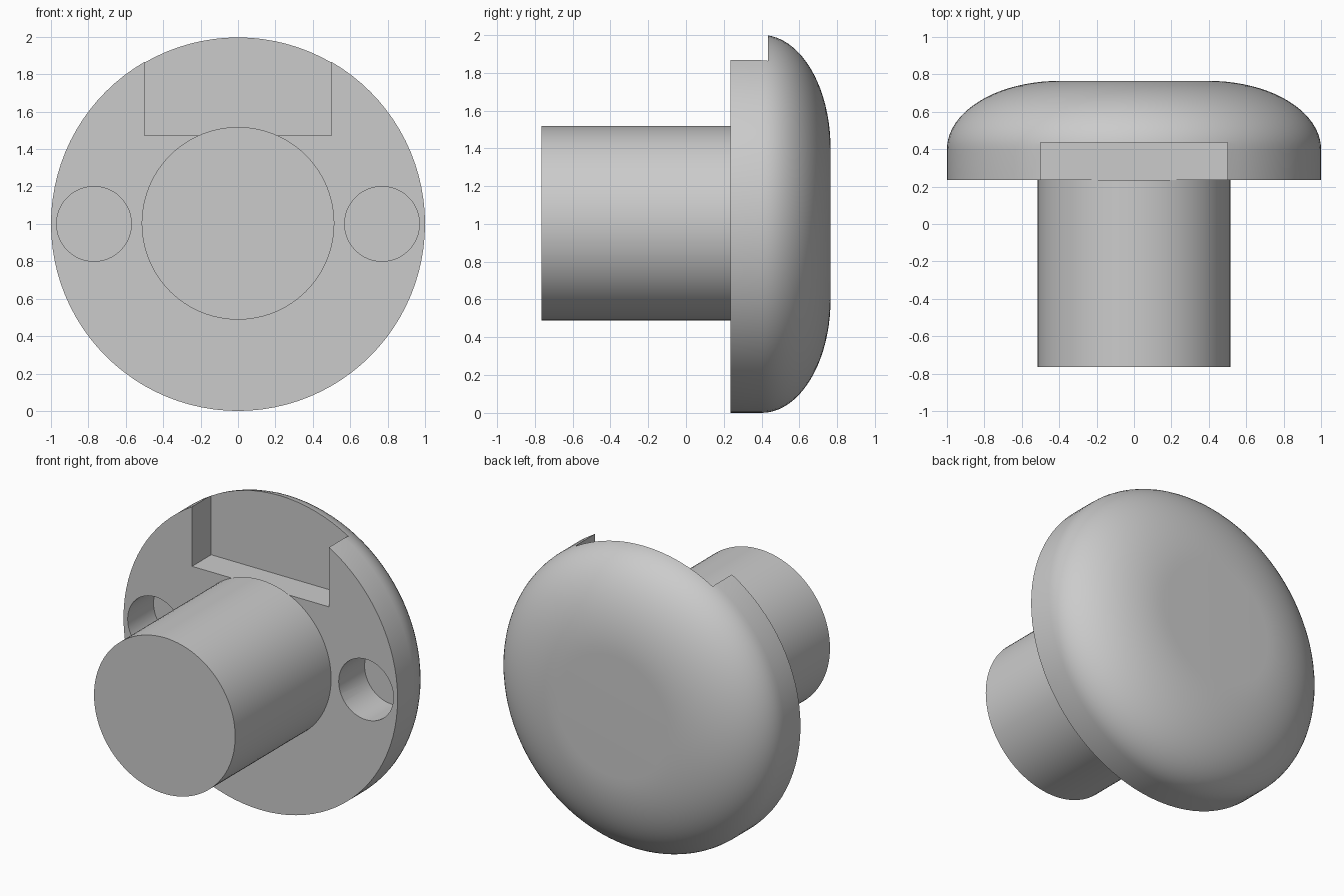
import bpy, bmesh, math
from mathutils import Vector, Matrix

cube = bpy.data.objects.get("Cube")
if cube:
    bpy.data.objects.remove(cube, do_unlink=True)

CENTRE_Z = 1.0
FRONT_Y, BACK_Y = 0.235, 0.765      # head thickness
STEM_Y = -0.765                     # free end of the stem

grey = bpy.data.materials.new("light grey")
grey.use_nodes = True
colour = (0.6, 0.6, 0.6, 1)
grey.diffuse_color = colour
grey.node_tree.nodes["Principled BSDF"].inputs["Base Color"].default_value = colour


def add_object(name, bm):
    bmesh.ops.recalc_face_normals(bm, faces=bm.faces)
    mesh = bpy.data.meshes.new(name)
    bm.to_mesh(mesh)
    bm.free()
    mesh.materials.append(grey)
    obj = bpy.data.objects.new(name, mesh)
    bpy.context.collection.objects.link(obj)
    return obj


def lathe(name, profile, x=0, z=CENTRE_Z, steps=96):
    """Revolve (radius, y) points about an axis along y."""
    bm = bmesh.new()
    verts = [bm.verts.new((x + r, y, z)) for r, y in profile]
    edges = [bm.edges.new(pair) for pair in zip(verts, verts[1:])]
    bmesh.ops.spin(bm, geom=verts + edges, cent=(x, 0, z), axis=(0, 1, 0),
                   angle=math.tau, steps=steps)
    bmesh.ops.remove_doubles(bm, verts=bm.verts, dist=1e-4)
    return add_object(name, bm)


def box(name, low, high):
    bm = bmesh.new()
    low, high = Vector(low), Vector(high)
    bmesh.ops.create_cube(bm, size=1, matrix=Matrix.Translation((low + high) / 2)
                          @ Matrix.Diagonal((*(high - low), 1)))
    return add_object(name, bm)


def smooth(obj):
    bpy.ops.object.select_all(action="DESELECT")
    obj.select_set(True)
    bpy.context.view_layer.objects.active = obj
    bpy.ops.object.shade_smooth_by_angle(angle=math.radians(30))


# Head: straight rim, then an elliptical shoulder to a flat back
rim_y, flat_r, arc = 0.40, 0.40, 20
shoulder = [(flat_r + (1 - flat_r) * math.cos(a), rim_y + (BACK_Y - rim_y) * math.sin(a))
            for a in (i / arc * math.pi / 2 for i in range(arc + 1))]
head = lathe("head", [(0, FRONT_Y), (1, FRONT_Y)] + shoulder + [(0, BACK_Y)])

# Notch at the top of the front face and a blind hole on each side
cutters = [box("notch_cutter", (-0.5, 0, 1.473), (0.5, 0.435, 2.2))]
for side, x in (("left", 0.77), ("right", -0.77)):
    cutters.append(lathe(side + "_hole_cutter",
                         [(0, 0), (0.2, 0), (0.2, FRONT_Y + 0.27), (0, FRONT_Y + 0.27)],
                         x=x, steps=48))
for cutter in cutters:
    mod = head.modifiers.new(cutter.name, "BOOLEAN")
    mod.operation, mod.solver, mod.object = "DIFFERENCE", "EXACT", cutter
    bpy.context.view_layer.objects.active = head
    bpy.ops.object.modifier_apply(modifier=mod.name)
    bpy.data.objects.remove(cutter, do_unlink=True)
smooth(head)

# Stem: plain cylinder ending at the front face of the head
stem = lathe("stem", [(0, STEM_Y), (0.515, STEM_Y), (0.515, FRONT_Y), (0, FRONT_Y)],
             z=CENTRE_Z + 0.003)
smooth(stem)
